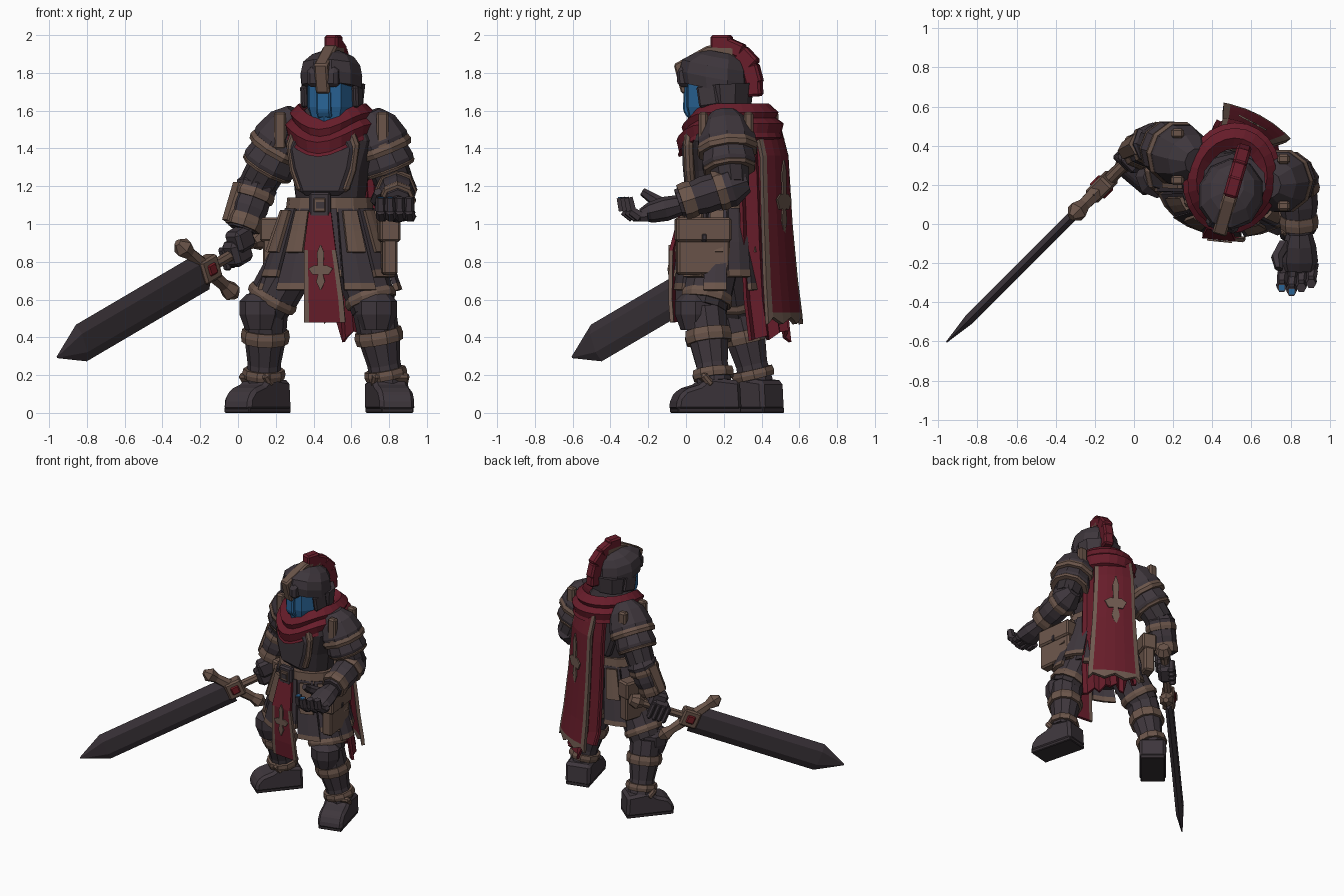
import bpy, bmesh, math, random
from mathutils import Matrix, Vector

random.seed(4)
if "Cube" in bpy.data.objects:
    bpy.data.objects.remove(bpy.data.objects["Cube"])


def material(name, rgb):
    mat = bpy.data.materials.new(name)
    mat.use_nodes = True
    mat.diffuse_color = (*rgb, 1)
    bsdf = mat.node_tree.nodes["Principled BSDF"]
    bsdf.inputs["Base Color"].default_value = (*rgb, 1)
    bsdf.inputs["Roughness"].default_value = .8
    return mat


ARMOR = material("dark armor", (.048, .037, .045))
CLOTH = material("dark cloth", (.036, .028, .033))
LEATHER = material("brown leather", (.145, .09, .068))
RED = material("red cloth", (.135, .012, .023))
BLUE = material("blue face", (.022, .125, .3))
BLADE = material("blade steel", (.044, .034, .042))
GEM = material("red gem", (.17, .012, .018))
EMBLEM = material("faded emblem", (.155, .1, .078))
WORLD = Matrix()


def frame(x, y, turn, z=0):
    return Matrix.Translation((x, y, z)) @ Matrix.Rotation(turn, 4, 'Z')


def finish(name, bm, mats, m=WORLD, bevel=0, thick=0):
    bmesh.ops.recalc_face_normals(bm, faces=bm.faces)
    mesh = bpy.data.meshes.new(name)
    bm.to_mesh(mesh)
    bm.free()
    obj = bpy.data.objects.new(name, mesh)
    bpy.context.collection.objects.link(obj)
    obj.matrix_world = m
    for mat in mats:
        mesh.materials.append(mat)
    if thick:
        mod = obj.modifiers.new("thickness", 'SOLIDIFY')
        mod.thickness, mod.offset = thick, 0
    if bevel:
        mod = obj.modifiers.new("bevel", 'BEVEL')
        mod.width, mod.segments = bevel, 1


def tube(name, pts, radii, mat, n=10, m=WORLD, ref=(0, -1, 0)):
    """Loft of n-sided ellipses along a path, capped."""
    pts = [Vector(p) for p in pts]
    axis = (pts[-1] - pts[0]).normalized()
    ref = Vector(ref)
    if abs(axis.dot(ref)) > .85:
        ref = Vector((0, 0, 1))
    side = axis.cross(ref).normalized()
    front = side.cross(axis)
    bm, rings = bmesh.new(), []
    for p, r in zip(pts, radii):
        a, b = r if isinstance(r, tuple) else (r, r)
        angles = [math.tau * k / n for k in range(n)]
        rings.append([bm.verts.new(p + side * a * math.cos(t) + front * b * math.sin(t)) for t in angles])
    for lo, hi in zip(rings, rings[1:]):
        for k in range(n):
            bm.faces.new((lo[k], lo[k - 1], hi[k - 1], hi[k]))
    bm.faces.new(rings[0])
    bm.faces.new(rings[-1])
    finish(name, bm, [mat], m)


def band(name, a, b, t, r, width=.045, n=10):
    """Short leather collar around the limb a-b at fraction t."""
    mid, half = a.lerp(b, t), (b - a).normalized() * width / 2
    tube(name, [mid - half, mid, mid + half], [r * .95, r, r * .95], LEATHER, n)


def box(name, loc, size, mat, m=WORLD, tilt=0, bevel=.012):
    bm = bmesh.new()
    bmesh.ops.create_cube(bm, size=1)
    bmesh.ops.scale(bm, vec=size, verts=bm.verts)
    finish(name, bm, [mat], m @ Matrix.Translation(loc) @ Matrix.Rotation(tilt, 4, 'X'), bevel)


def prism(name, outline, width, mat, m=WORLD, bevel=.01):
    """Side outline (y, z) extruded along x."""
    bm = bmesh.new()
    ends = [[bm.verts.new((s * width / 2, y, z)) for y, z in outline] for s in (-1, 1)]
    for e in ends:
        bm.faces.new(e)
    for k in range(len(outline)):
        bm.faces.new((ends[0][k - 1], ends[0][k], ends[1][k], ends[1][k - 1]))
    finish(name, bm, [mat], m, bevel)


def plate(name, outline, y, thick, mat, m, bevel=0):
    """Front outline (x, z) as a thin plate facing local y."""
    prism(name, outline, thick, mat, m @ frame(0, y, -math.pi / 2), bevel)


def sheet(name, rows, mats, m=WORLD, thick=.015, rule=None, closed=False):
    bm = bmesh.new()
    grid = [[bm.verts.new(p) for p in row] for row in rows]
    for i in range(len(grid) - 1):
        for j in range(0 if closed else 1, len(grid[0])):
            f = bm.faces.new((grid[i][j - 1], grid[i][j], grid[i + 1][j], grid[i + 1][j - 1]))
            f.material_index = int(rule(i, j)) if rule else 0
    finish(name, bm, mats, m, 0, thick)


def mirrored(half):
    return half + [(-x, z) for x, z in reversed(half)]


chest, hips = frame(.49, .2, -.28), frame(.485, .19, -.1)
head, back = frame(.5, .17, -.28), frame(.575, .46, -.49)

# Torso and breastplate
tube("torso", [(0, 0, z) for z in (.95, 1.12, 1.28, 1.44, 1.55, 1.64)],
     [(.2, .17), (.19, .16), (.21, .17), (.26, .18), (.21, .16), (.1, .1)], CLOTH, 12, chest)
plate("breastplate_trim", mirrored([(.14, 1.17), (.18, 1.28), (.2, 1.42), (.17, 1.5)]), -.145, .05, LEATHER, chest, .015)
plate("breastplate", mirrored([(.115, 1.15), (.165, 1.29), (.185, 1.4), (.15, 1.48)]), -.155, .06, ARMOR, chest, .025)
plate("backplate", mirrored([(.13, 1.15), (.2, 1.32), (.2, 1.5)]), .14, .06, ARMOR, chest, .02)

# Scarf folds, dipping to a point in front
rows = []
for k, z, dip in ((.56, 1.59, .06), (.74, 1.63, .08), (.9, 1.59, .09), (.85, 1.56, .1), (1, 1.53, .1), (.95, 1.48, .11), (.98, 1.46, .1), (.7, 1.43, .03)):
    row = []
    for j in range(24):
        t = math.tau * j / 24
        front = max(0, -math.sin(t))
        row.append((.24 * k * math.cos(t), .035 + .28 * k * math.sin(t), z - dip * front ** 3))
    rows.append(row)
sheet("scarf", rows, [RED], chest, closed=True)

# Helmet, face and plume
tube("helmet_skirt", [(0, .06, 1.62), (0, .055, 1.74)], [(.15, .115), (.165, .135)], ARMOR, 10, head)
tube("helmet_dome", [(0, y, z) for y, z in ((-.015, 1.72), (-.02, 1.78), (-.015, 1.84), (.01, 1.885), (.02, 1.91))],
     [(.165, .185), (.17, .19), (.157, .18), (.115, .13), (.055, .08)], ARMOR, 10, head)
prism("visor_brow", [(-.205, 1.725), (-.21, 1.82), (-.06, 1.885), (-.05, 1.725)], .17, ARMOR, head, .02)
tube("face_mask", [(0, -.045, z) for z in (1.54, 1.62, 1.75)], [(.1, .115), (.125, .135), (.125, .135)], BLUE, 8, head)
prism("face_ridge", [(-.16, 1.56), (-.185, 1.6), (-.18, 1.74), (-.1, 1.74), (-.1, 1.56)], .08, BLUE, head)
prism("helmet_ridge", [(-.195, 1.69), (-.237, 1.845), (-.05, 1.945), (.1, 1.94), (.1, 1.86), (-.06, 1.86), (-.18, 1.8), (-.16, 1.69)], .075, LEATHER, head)
for s in (-1, 1):
    box("cheek_guard", (s * .142, -.015, 1.68), (.035, .11, .12), ARMOR, head, .15)
for y, z, tilt, size in ((.02, 1.95, 0, .1), (.09, 1.93, -.4, .08), (.155, 1.87, -.8, .1), (.19, 1.79, -1.3, .09), (.2, 1.73, -1.5, .08)):
    box("plume", (0, y, z), (.075, .11, size), RED, head, tilt)

# Belt, skirt panels and pouches
tube("belt", [(0, 0, 1.06), (0, 0, 1.14)], [(.235, .2), (.225, .19)], LEATHER, 14, hips)
tube("skirt_lining", [(0, 0, z) for z in (1.07, .9, .72)], [(.2, .17), (.25, .18), (.28, .2)], CLOTH, 12, hips)
box("buckle", (-.03, -.205, 1.1), (.115, .05, .135), ARMOR, hips)
box("buckle_inset", (-.03, -.23, 1.1), (.065, .02, .075), LEATHER, hips, 0, .005)
box("buckle_pin", (-.025, -.24, 1.1), (.045, .01, .035), ARMOR, hips, 0, 0)


def skirt_panel(name, angle, spread, levels, out, mats):
    rows = []
    for z in levels:
        f = (1.08 - z) / .36
        rx, ry = .22 + .13 * f + out, .185 + .05 * f + out
        rows.append([(rx * math.cos(angle + d), ry * math.sin(angle + d), z) for d in (-spread, 0, spread)])
    sheet(name, rows, mats, hips, .025, lambda i, j: i == len(levels) - 2)


for k in range(12):
    low = .65 + .07 * (k % 2)
    a = math.tau * k / 12
    skirt_panel("skirt_panel", a, .25, (1.08, .9, low + .035, low), .01 * (k % 2), [ARMOR, LEATHER])
    if k % 2 == 0 or k in (7, 11):
        skirt_panel("leather_tasset", a, .16, (1.07, .96, .85), .028, [LEATHER, LEATHER])
for x, y, turn, size in ((.79, .09, .12, .28), (.2, .35, -.3, .22)):
    m = frame(x, y, turn, .88)
    box("pouch", (0, 0, -.03), (.08, size, .24), LEATHER, m)
    box("pouch_flap", (0, 0, .09), (.11, size * 1.05, .13), LEATHER, m)
    box("pouch_clasp", (0, 0, .05), (.12, .04, .05), ARMOR, m)

# Front tabard with faded border and cross
rows = [[(c + w * u, y, z) for u in (-1, -.75, 0, .75, 1)]
        for z, y, w, c in ((1.06, -.215, .06, -.03), (.86, -.265, .085, -.025), (.8, -.265, .09, -.02), (.6, -.265, .105, -.005), (.48, -.255, .11, 0))]
sheet("tabard", rows, [RED, EMBLEM], hips, .02, lambda i, j: i > 0 and j in (1, 4))
cross = mirrored([(.02, -1), (.22, -.62), (.12, -.3), (.4, -.32), (.62, -.05), (.3, .1), (.14, .08), (.18, .65), (.02, 1)])


def emblem(name, x, y, z, w, h, m):
    plate(name, [(x + w * u, z + h * v) for u, v in cross], y, .009, EMBLEM, m)


emblem("tabard_emblem", -.02, -.28, .77, .105, .12, hips)

# Cape: a tattered under layer and a bordered panel
rows = []
for z, w, y in ((1.5, .2, -.02), (1.3, .21, 0), (.9, .22, .02), (.6, .225, .04), (.39, .225, .07)):
    row = []
    for k in range(-6, 7):
        u = k / 6
        ragged = random.uniform(-.02, .05) + (.12 if k < -2 else 0) if z < .5 else 0
        row.append((w * u * (1 if u > 0 else .75), y - .1 * u * u + .014 * (-1) ** k, z + ragged))
    rows.append(row)
sheet("cape", rows, [RED], back, .02)
rows = [[(c + w * u, y - .03 * u * u, z + (.035 * (k % 2) if z < .5 else 0)) for k, u in enumerate((-1, -.82, -.4, 0, .4, .82, 1))]
        for z, y, w, c in ((1.53, -.01, .13, 0), (1.36, .035, .14, 0), (1, .055, .155, .006), (.7, .08, .175, .012), (.53, .1, .188, .016), (.47, .105, .19, .016))]
sheet("cape_panel", rows, [RED, EMBLEM], back, .025, lambda i, j: j in (1, 6) or i == 4)
emblem("cape_emblem", 0, .066, 1.14, .13, .2, back)

# Arms: cloth sleeve, layered shoulder plates, bracers
arms = {"left": ((.72, .21, 1.5), (.835, .24, 1.2), (.845, -.04, 1.11)),
        "right": ((.27, .34, 1.5), (.1, .41, 1.2), (.02, .37, .97))}
for side, (shoulder, elbow, wrist) in arms.items():
    s, e, w = map(Vector, (shoulder, elbow, wrist))
    cut = lambda t: s.lerp(e, t)
    tube(side + "_upper_arm", [s, e], [.12, .1], CLOTH)
    tube(side + "_shoulder_plate", [cut(-.3), cut(-.1), cut(.2), cut(.36)], [.07, .13, .16, .155], ARMOR)
    band(side + "_shoulder_trim", s, e, .34, .168, .05)
    tube(side + "_arm_plate", [cut(.3), cut(.6), cut(.68)], [.13, .148, .14], ARMOR)
    band(side + "_arm_trim", s, e, .68, .145, .03)
    outward = Vector((.13 if side == "left" else -.13, 0, .03))
    for y in (-.12, .12):
        box(side + "_shoulder_strap", cut(.05) + outward * .3 + Vector((0, y, 0)), (.065, .05, .2), LEATHER)
    tube(side + "_elbow", [e + (e - w) * .3, e, e.lerp(w, .25)], [.06, .11, .1], ARMOR, 8)
    tube(side + "_bracer", [e.lerp(w, .1), e.lerp(w, .5), w], [.095, .1, .075], ARMOR, 8)
    band(side + "_elbow_band", e, w, .2, .113, .05, 8)
    band(side + "_wrist_band", e, w, .82, .1, .07, 8)
tube("right_bracer_plate", [e.lerp(w, t) + outward * .5 for t in (.05, .9)], [.06, .05], LEATHER, 6)

# Open left hand with curled fingers
tube("left_palm", [(.845, y, z) for y, z in ((-.03, 1.1), (-.11, 1.08), (-.19, 1.06), (-.24, 1.05))],
     [(.06, .055), (.085, .065), (.095, .055), (.08, .03)], ARMOR, 8)
for k in range(4):
    x = .765 + .05 * k
    reach = .02 * abs(k - 1)
    knuckles = [(x, -.2, 1.04), (x - .005, -.28 + reach, 1.035), (x - .01, -.33 + reach, 1.07), (x - .01, -.345 + reach, 1.14)]
    for a, b in zip(knuckles, knuckles[1:]):
        tube("left_finger", [a, b], [.03, .026], ARMOR, 6)
    if k < 2:
        box("left_fingertip", knuckles[-1], (.028, .03, .006), BLUE, WORLD, 0, 0)
tube("left_thumb", [(.77, -.1, 1.09), (.73, -.17, 1.13), (.74, -.23, 1.17)], [.035, .032, .022], ARMOR, 6)

# Sword held out to the side
sword = frame(-.165, .19, -.785)
on_blade = lambda t: (0, -t, .76 - .415 * t)
tube("blade", [on_blade(t) for t in (.02, .94, 1.12)], [(.105, .03), (.105, .03), (.006, .004)], BLADE, 6, sword, (1, 0, 0))
tube("grip", [on_blade(t) for t in (0, -.4)], [.03, .03], LEATHER, 8, sword)
tube("pommel", [on_blade(t) for t in (-.34, -.38, -.43)], [.035, .06, .04], LEATHER, 8, sword)
guard = [(0, -t * .22, .76 + t * .142) for t in (-1, -.82, -.6, 0, .6, .82, 1)]
tube("cross_guard", guard, [.02, .055, .035, .045, .035, .055, .02], LEATHER, 6, sword, (1, 0, 0))
box("guard_block", (0, 0, .76), (.09, .13, .13), LEATHER, sword, .4)
box("guard_gem", (0, 0, .76), (.106, .07, .07), GEM, sword, .4)

# Right hand closed round the grip
box("right_fist", on_blade(-.23), (.11, .14, .14), ARMOR, sword, .4, .025)
box("right_hand_back", (.02, .23, .92), (.11, .13, .12), ARMOR, sword, .4, .02)
for k in range(4):
    x, y, z = on_blade(-.18 - .035 * k)
    box("right_finger", (x - .045, y, z - .02), (.05, .032, .13), ARMOR, sword, .4)

# Legs: thigh, knee guard, greave, boot
legs = {"left": ((.59, .18, .95), (.72, .1, .55), (.79, .15, .16), .25),
        "right": ((.38, .22, .95), (.15, .28, .55), (.135, .37, .16), -.7)}
for side, (hip, knee, ankle, turn) in legs.items():
    h, k, a = map(Vector, (hip, knee, ankle))
    front = Vector((math.sin(turn), -math.cos(turn), 0))
    tube(side + "_thigh", [h, k], [.14, .12], CLOTH)
    tube(side + "_cuisse", [h.lerp(k, .4), h.lerp(k, .9)], [.135, .13], ARMOR)
    band(side + "_thigh_band", h, k, .86, .142, .05)
    tube(side + "_knee_guard", [k + front * .05 + Vector((0, 0, z)) for z in (-.11, -.03, .04, .08)], [.08, .11, .11, .07], ARMOR, 8)
    tube(side + "_greave", [k, k.lerp(a, .4), k.lerp(a, .75), a], [.115, .11, .088, .095], ARMOR)
    band(side + "_knee_band", k, a, .37, .13, .07)
    band(side + "_ankle_band", k, a, .88, .115, .05)
    m = frame(ankle[0], ankle[1], turn)
    prism(side + "_boot", [(.13, .01), (.12, .17), (-.05, .19), (-.1, .15), (-.18, .125), (-.22, .08), (-.23, .01)], .19, ARMOR, m, .02)
    prism(side + "_sole", [(.125, 0), (.125, .03), (-.22, .03), (-.22, 0)], .175, CLOTH, m, .005)
    box(side + "_boot_strap", (0, -.06, .175), (.2, .04, .08), LEATHER, m, .7)
